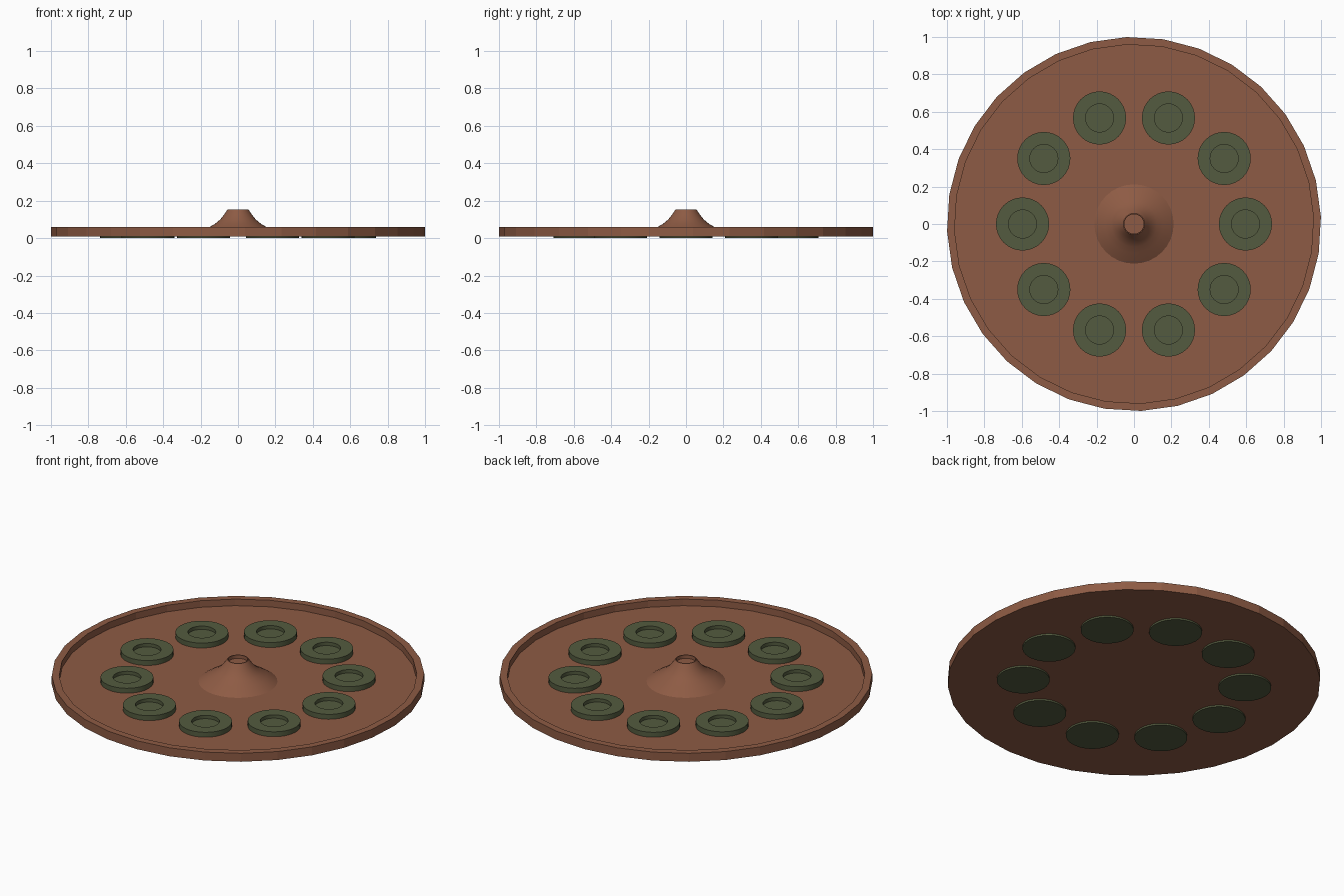
import bpy, bmesh, math

if "Cube" in bpy.data.objects:
    bpy.data.objects.remove(bpy.data.objects["Cube"])


def material(name, rgb):
    m = bpy.data.materials.new(name)
    m.diffuse_color = (*rgb, 1)
    m.use_nodes = True
    m.node_tree.nodes["Principled BSDF"].inputs["Base Color"].default_value = m.diffuse_color
    return m


def lathe(name, profile, sides, mat, offset=0.0, loc=(0, 0, 0), smooth=False):
    """Spin an (r, z) profile around z; r = 0 points close the ends."""
    bm = bmesh.new()
    rings = []
    for r, z in profile:
        if r == 0:
            rings.append([bm.verts.new((0, 0, z))] * sides)
        else:
            rings.append([bm.verts.new((r * math.cos(offset + math.tau * i / sides),
                                        r * math.sin(offset + math.tau * i / sides), z))
                          for i in range(sides)])
    for a, b in zip(rings, rings[1:]):
        for i in range(sides):
            j = (i + 1) % sides
            quad = list(dict.fromkeys((a[i], a[j], b[j], b[i])))
            bm.faces.new(quad)
    bmesh.ops.recalc_face_normals(bm, faces=bm.faces)
    mesh = bpy.data.meshes.new(name)
    bm.to_mesh(mesh)
    bm.free()
    mesh.materials.append(mat)
    ob = bpy.data.objects.new(name, mesh)
    ob.location = loc
    bpy.context.collection.objects.link(ob)
    if smooth:
        bpy.ops.object.select_all(action='DESELECT')
        ob.select_set(True)
        bpy.context.view_layer.objects.active = ob
        bpy.ops.object.shade_smooth_by_angle(angle=math.radians(40))
    return ob


brown = material("terracotta_brown", (0.27, 0.105, 0.058))
green = material("moss_green", (0.088, 0.105, 0.05))

# Round tray with raised rim, 32 flat sides
lathe("tray", [(0, 0.01), (1, 0.01), (1, 0.06), (0.96, 0.06), (0.96, 0.021), (0, 0.021)],
      32, brown, offset=math.radians(2.2))

# Flared central hub with a shallow socket on top
lathe("center_hub", [(0, 0.015), (0.212, 0.015), (0.212, 0.021), (0.155, 0.058), (0.122, 0.077),
                     (0.095, 0.1), (0.075, 0.125), (0.057, 0.152), (0.052, 0.152),
                     (0.052, 0.132), (0, 0.132)],
      32, brown, smooth=True)

# Ring of ten recessed pads that poke through the tray
for k in range(10):
    a = math.tau * k / 10
    lathe(f"pad_{k + 1}", [(0, 0), (0.142, 0), (0.142, 0.05), (0.075, 0.05), (0.075, 0.03), (0, 0.03)],
          32, green, loc=(0.596 * math.cos(a), 0.596 * math.sin(a), 0), smooth=True)
